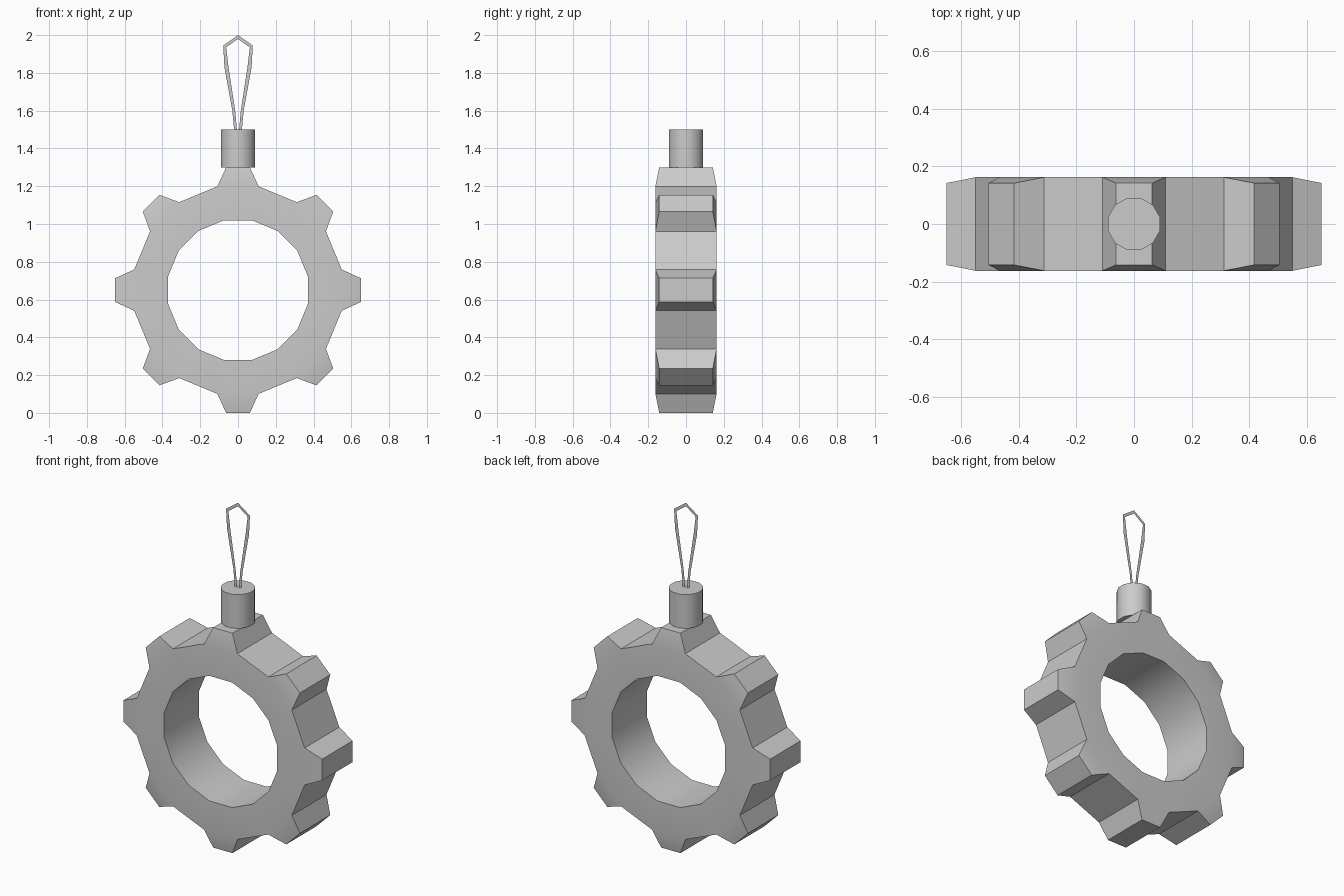
import bpy, bmesh
from math import cos, sin, radians, pi

if "Cube" in bpy.data.objects:
    bpy.data.objects.remove(bpy.data.objects["Cube"])

CZ = 0.65          # height of the ring centre
TEETH = 8


def finish(bm, name, angle=30):
    bmesh.ops.recalc_face_normals(bm, faces=bm.faces)
    me = bpy.data.meshes.new(name)
    bm.to_mesh(me)
    bm.free()
    ob = bpy.data.objects.new(name, me)
    bpy.context.collection.objects.link(ob)
    bpy.ops.object.select_all(action='DESELECT')
    ob.select_set(True)
    bpy.context.view_layer.objects.active = ob
    bpy.ops.object.shade_smooth_by_angle(angle=radians(angle))
    return ob


# Gear ring: 16-sided band with a tapered tooth on every other side
bm = bmesh.new()
n = TEETH * 2


def ring(radius, y):
    return [bm.verts.new((radius * cos(a), y, CZ + radius * sin(a)))
            for a in ((k - 0.5) * 2 * pi / n for k in range(n))]


inner_f, inner_b = ring(0.377, -0.162), ring(0.377, 0.162)
outer_f, outer_b = ring(0.56, -0.162), ring(0.56, 0.162)
for k in range(n):
    j = (k + 1) % n
    bm.faces.new((inner_f[k], inner_f[j], outer_f[j], outer_f[k]))
    bm.faces.new((inner_b[k], inner_b[j], outer_b[j], outer_b[k]))
    bm.faces.new((inner_f[k], inner_f[j], inner_b[j], inner_b[k]))
    base = (outer_f[k], outer_f[j], outer_b[j], outer_b[k])
    if k % 2:
        bm.faces.new(base)          # gap between teeth
        continue
    a = k * 2 * pi / n              # tooth
    tip = [bm.verts.new((0.65 * cos(a) - s * sin(a), y,
                         CZ + 0.65 * sin(a) + s * cos(a)))
           for s, y in ((-0.063, -0.142), (0.063, -0.142),
                        (0.063, 0.142), (-0.063, 0.142))]
    bm.faces.new(tip)
    for i in range(4):
        m = (i + 1) % 4
        bm.faces.new((base[i], base[m], tip[m], tip[i]))
finish(bm, "gear_ring")

# Cap: short cylinder on the top tooth
bpy.ops.mesh.primitive_cylinder_add(vertices=12, radius=0.093, depth=0.2,
                                    location=(0, 0, 1.4),
                                    rotation=(0, 0, radians(15)))
cap = bpy.context.object
cap.name = "cap"
bpy.ops.object.shade_smooth_by_angle(angle=radians(35))

# Hanging loop: flat ribbon, (outer x, outer z, inner x, inner z) per half
half = [(0.02, 1.49, 0.005, 1.49), (0.03, 1.60, 0.015, 1.60),
        (0.072, 1.83, 0.05, 1.83), (0.078, 1.945, 0.063, 1.935),
        (0, 2.0, 0, 1.98)]
path = half + [(-a, b, -c, d) for a, b, c, d in reversed(half[:-1])]
bm = bmesh.new()
pairs = [(bm.verts.new((a, 0, b)), bm.verts.new((c, 0, d)))
         for a, b, c, d in path]
for p, q in zip(pairs, pairs[1:]):
    bm.faces.new((p[0], q[0], q[1], p[1]))
finish(bm, "hanging_loop")
